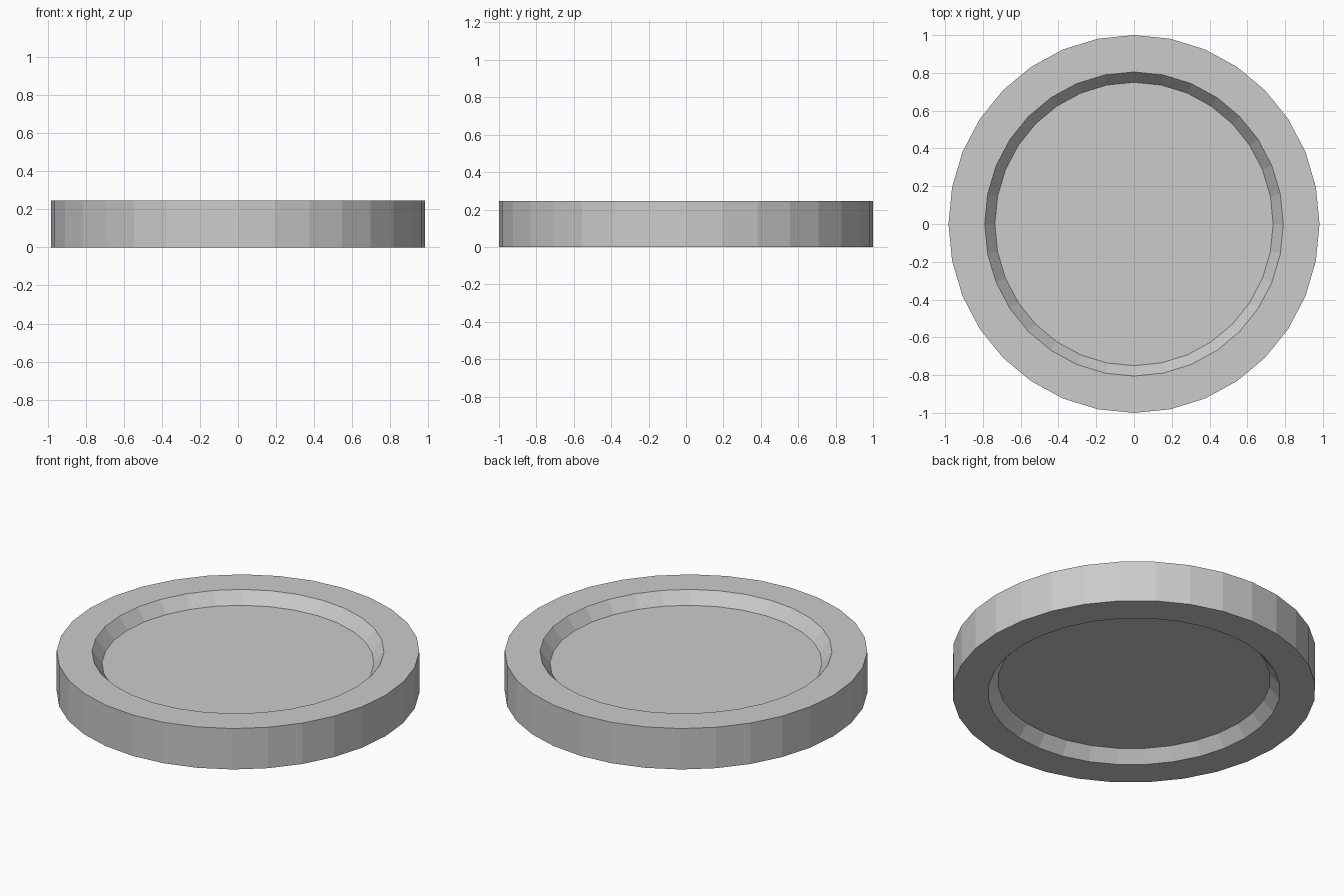
import bpy, bmesh
from math import cos, sin, tau

if "Cube" in bpy.data.objects:
    bpy.data.objects.remove(bpy.data.objects["Cube"])

SIDES = 32
HEIGHT = 0.246
DEPTH = 0.07
X_SCALE = 0.982   # the disc is slightly narrower in x


def ring(bm, radius, z):
    return [bm.verts.new((radius * X_SCALE * cos(tau * i / SIDES),
                          radius * sin(tau * i / SIDES), z)) for i in range(SIDES)]


# Disc profile from the lower floor, round the rim, to the upper floor
profile = [(0.75, DEPTH), (0.805, 0), (1, 0),
           (1, HEIGHT), (0.805, HEIGHT), (0.75, HEIGHT - DEPTH)]

bm = bmesh.new()
rings = [ring(bm, r, z) for r, z in profile]

# Rim walls and sloped recess walls
for low, high in zip(rings, rings[1:]):
    for i in range(SIDES):
        j = (i + 1) % SIDES
        bm.faces.new((low[i], low[j], high[j], high[i]))

# Recessed floors on both sides
bm.faces.new(rings[0][::-1])
bm.faces.new(rings[-1])
bmesh.ops.recalc_face_normals(bm, faces=bm.faces)

mesh = bpy.data.meshes.new("recessed_disc")
bm.to_mesh(mesh)
bm.free()
disc = bpy.data.objects.new("recessed_disc", mesh)
bpy.context.collection.objects.link(disc)
